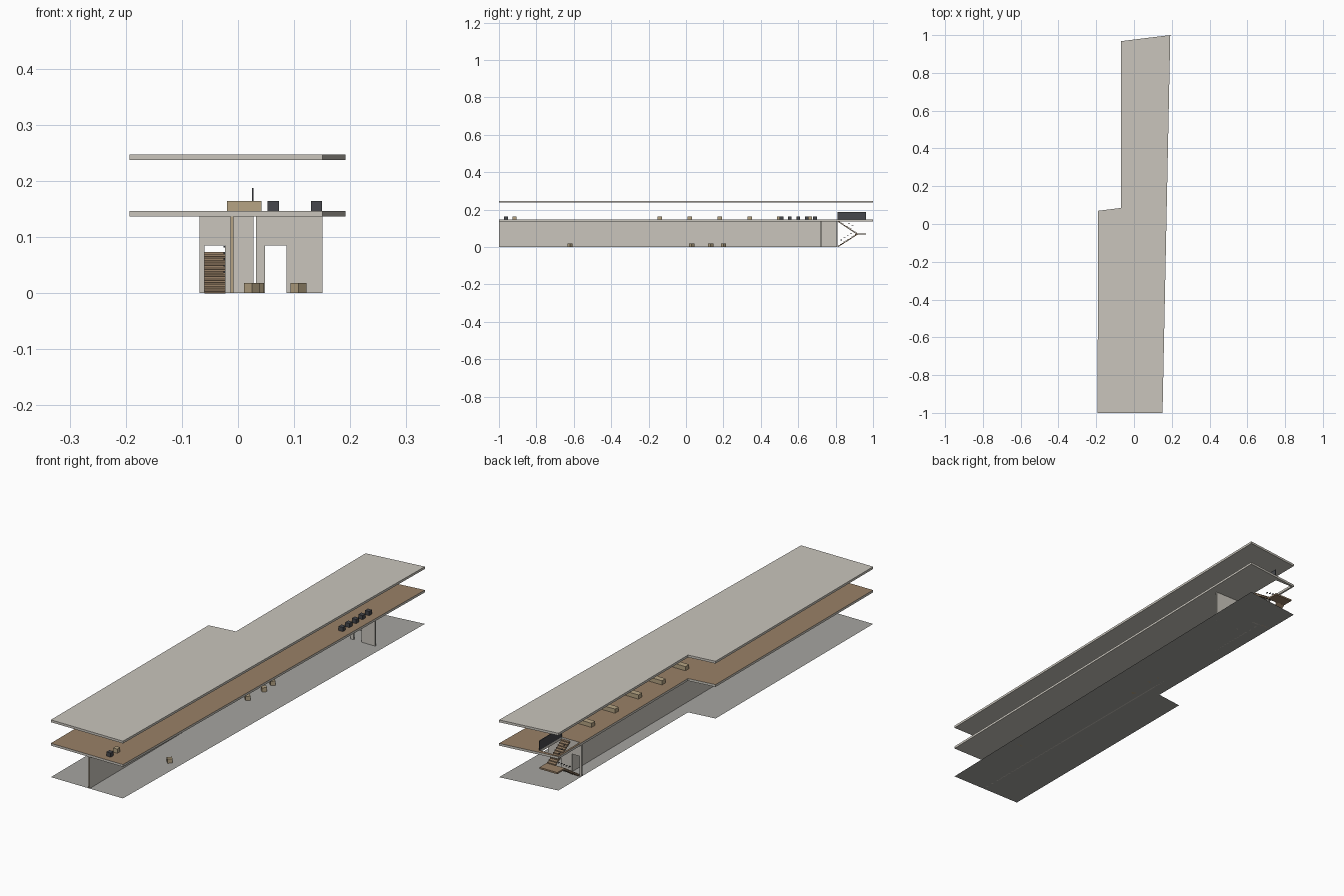
import bpy, bmesh
from math import radians, atan2, hypot
from mathutils import Matrix, Vector

cube = bpy.data.objects.get("Cube")
if cube:
    bpy.data.objects.remove(cube, do_unlink=True)


def material(name, *rgb):
    lin = [(c / 255) ** 2.2 for c in rgb] + [1]
    m = bpy.data.materials.new(name)
    m.use_nodes = True
    m.diffuse_color = lin
    m.node_tree.nodes["Principled BSDF"].inputs["Base Color"].default_value = lin
    return m


PLASTER = material("warm plaster", 200, 196, 187)
GROUND = material("ground grey", 165, 164, 160)
WOOD = material("brown wood", 152, 128, 103)
TAN = material("tan wood", 180, 162, 130)
DARK = material("charcoal", 72, 73, 77)


def finish(name, bm, *mats):
    bmesh.ops.recalc_face_normals(bm, faces=bm.faces)
    me = bpy.data.meshes.new(name)
    bm.to_mesh(me)
    bm.free()
    for m in mats:
        me.materials.append(m)
    ob = bpy.data.objects.new(name, me)
    bpy.context.collection.objects.link(ob)
    return ob


def add_box(bm, center, size, rot=None):
    mat = Matrix.Translation(center) @ (rot or Matrix()) @ Matrix.Diagonal((*size, 1))
    bmesh.ops.create_cube(bm, size=1, matrix=mat)


def box(name, lo, hi, mat):
    lo, hi = Vector(lo), Vector(hi)
    bm = bmesh.new()
    add_box(bm, (lo + hi) / 2, hi - lo)
    return finish(name, bm, mat)


def block(name, x, y, z, size, mat, turn=0):
    bm = bmesh.new()
    add_box(bm, (x, y, z + size[2] / 2), size, Matrix.Rotation(radians(turn), 4, 'Z'))
    return finish(name, bm, mat)


def plate(name, loops, z, thick, *mats):
    """Flat slab from an outline and optional hole loops."""
    bm = bmesh.new()
    for loop in loops:
        vs = [bm.verts.new((x, y, z)) for x, y in loop]
        for a, b in zip(vs, vs[1:] + vs[:1]):
            bm.edges.new((a, b))
    bmesh.ops.triangle_fill(bm, edges=bm.edges[:], use_beauty=True,
                            use_dissolve=len(loops) == 1, normal=(0, 0, 1))
    if thick:
        ext = bmesh.ops.extrude_face_region(bm, geom=bm.faces[:])
        verts = [g for g in ext["geom"] if isinstance(g, bmesh.types.BMVert)]
        bmesh.ops.translate(bm, verts=verts, vec=(0, 0, thick))
        bmesh.ops.recalc_face_normals(bm, faces=bm.faces)
    if len(mats) > 1:
        for f in bm.faces:
            f.material_index = int(f.normal.z > 0.9)
    return finish(name, bm, *mats)


# Ground sheet, upper deck with stair opening, and roof
outline = [(-.193, -1), (.151, -1), (.192, 1), (-.069, .968), (-.069, .085), (-.19, .07)]
opening = [(-.061, .812), (.025, .812), (.025, .962), (-.061, .962)]
plate("ground_sheet", [outline], 0, 0, GROUND)
plate("upper_deck", [outline, opening], .136, .01, PLASTER, WOOD)
plate("roof", [outline], .237, .01, PLASTER)

# Long spine wall with tan front end
spine = box("spine_wall", (-.013, -1, 0), (-.008, .805, .136), PLASTER)
spine.data.materials.append(TAN)
for p in spine.data.polygons:
    p.material_index = int(p.normal.y < -.9)


# Cross walls with a doorway each
def door_wall(name, x0, x1, d0, d1, y):
    bm = bmesh.new()
    top, head, t = .136, .085, .005
    for a, b, low in ((x0, d0, 0), (d0, d1, head), (d1, x1, 0)):
        add_box(bm, ((a + b) / 2, y, (low + top) / 2), (b - a, t, top - low))
    finish(name, bm, PLASTER)


door_wall("stair_wall", -.069, .028, -.06, -.023, .808)
door_wall("room_wall", .032, .151, .048, .086, .722)


# Two stair flights joined by a landing
def flight(name, x0, x1, y0, z0, y1, z1, steps=10):
    bm = bmesh.new()
    mid = ((x0 + x1) / 2, (y0 + y1) / 2, (z0 + z1) / 2 - .003)
    dy, dz = y1 - y0, z1 - z0
    add_box(bm, mid, (x1 - x0, hypot(dy, dz), .004), Matrix.Rotation(atan2(dz, dy), 4, 'X'))
    for i in range(steps):
        t = (i + .5) / steps
        add_box(bm, (mid[0], y0 + dy * t, z0 + dz * t),
                (x1 - x0, abs(dy) / steps, .004))
    finish(name, bm, WOOD)


flight("lower_flight", -.06, -.022, .812, .004, .915, .07)
flight("upper_flight", -.016, .023, .915, .072, .812, .14)
box("stair_landing", (-.06, .912, .066), (.025, .963, .073), WOOD)

# Handrail pieces beside the flights and railing panel above
for i in range(5):
    t = i / 4
    y = .83 + .07 * t
    block(f"lower_handrail_{i}", -.024, y, .036 + .045 * t, (.003, .01, .003), DARK)
for i in range(3):
    block(f"upper_handrail_{i}", -.018, .89 - .018 * i, .115 + .011 * i, (.003, .01, .003), DARK)
box("stair_railing", (.025, .81, .146), (.0275, .963, .187), DARK)

# Long tables in a row on the deck
for i in range(6):
    block(f"deck_table_{i}", .011, -.14 + .16 * i, .146, (.062, .025, .018), TAN)

# Dark seats along the deck edge, plus a pair near the front
seat = (.02, .02, .018)
for i in range(5):
    block(f"deck_seat_{i}", .14, .51 + .045 * i, .146, seat, DARK)
block("front_dark_seat", .063, -.962, .146, seat, DARK)
block("front_tan_seat", .063, -.917, .146, seat, TAN)

# Turned stools on the ground floor
for i, (x, y) in enumerate([(.108, -.62), (.025, .03), (.032, .132), (.025, .2)]):
    block(f"ground_stool_{i}", x, y, 0, seat, TAN, 45)
